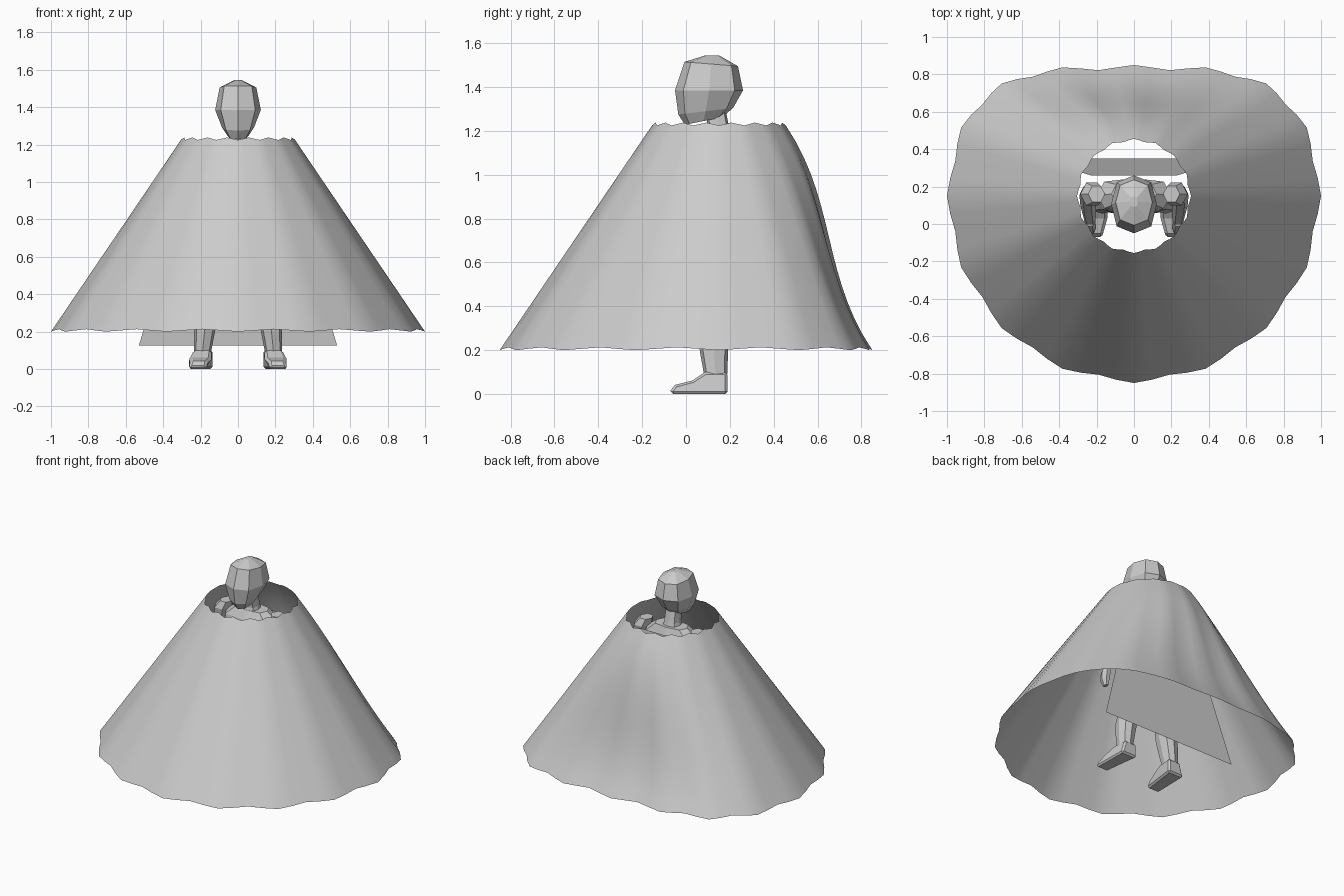
import bpy, bmesh
from math import sin, cos, pi, radians


def make(name, verts, faces, smooth=False, mirror=False):
    me = bpy.data.meshes.new(name)
    me.from_pydata(verts, [], faces)
    bm = bmesh.new()
    bm.from_mesh(me)
    bmesh.ops.recalc_face_normals(bm, faces=bm.faces)
    bm.to_mesh(me)
    bm.free()
    for p in me.polygons:
        p.use_smooth = smooth
    ob = bpy.data.objects.new(name, me)
    bpy.context.collection.objects.link(ob)
    if mirror:
        m = ob.modifiers.new("mirror", 'MIRROR')
        m.use_mirror_merge = False
    return ob


def loft(name, rings, n=8, square=1.12, mirror=False):
    """Rings are (x, y, z, rx, ry, tilt); tilt raises z towards the back."""
    verts, faces = [], []
    for x, y, z, rx, ry, tilt in rings:
        for i in range(n):
            a = 2 * pi * i / n
            k = square if i % 2 else 1.0
            dy = ry * k * sin(a)
            verts.append((x + rx * k * cos(a), y + dy, z + tilt * dy))
    for r in range(len(rings) - 1):
        for i in range(n):
            j = (i + 1) % n
            faces.append((r * n + i, r * n + j, (r + 1) * n + j, (r + 1) * n + i))
    faces.append(tuple(range(n)))
    faces.append(tuple(range(len(verts) - n, len(verts))))
    return make(name, verts, faces, mirror=mirror)


# Cloak: open pleated cone whose back sags inwards
ROWS, SEG = 14, 64
verts, faces = [], []
for r in range(ROWS + 1):
    t = r / ROWS
    sag = t * t * (3 - 2 * t)
    for i in range(SEG):
        a = 2 * pi * i / SEG
        fold = 0.5 - 0.5 * cos(16 * a)
        rad = 0.305 + 0.695 * t - (0.012 + 0.014 * t) * fold
        s = sin(a)
        y = rad * s - (0.30 * sag * s ** 3 if s > 0 else 0)
        verts.append((rad * cos(a), 0.15 + y, 1.225 - 1.025 * t + 0.013 * fold))
for r in range(ROWS):
    for i in range(SEG):
        j = (i + 1) % SEG
        faces.append((r * SEG + i, r * SEG + j, (r + 1) * SEG + j, (r + 1) * SEG + i))
make("cloak", verts, faces, smooth=True)

# Flat panel hanging behind the body
make("back_panel", [(-0.53, 0.35, 0.125), (0.53, 0.35, 0.125),
                    (0.23, 0.26, 1.14), (-0.23, 0.26, 1.14)], [(0, 1, 2, 3)])

# Head: faceted, chin forward
loft("head", [
    (0, 0.08, 1.245, 0.055, 0.085, 0.2),
    (0, 0.09, 1.29, 0.085, 0.125, 0.12),
    (0, 0.105, 1.385, 0.122, 0.155, 0),
    (0, 0.115, 1.505, 0.098, 0.122, -0.08),
    (0, 0.12, 1.545, 0.02, 0.03, 0)], square=1.07)

# Neck and torso
loft("neck", [(0, 0.15, 1.14, 0.07, 0.065, 0), (0, 0.15, 1.2, 0.05, 0.05, 0),
              (0, 0.135, 1.3, 0.045, 0.045, 0)])
loft("torso", [
    (0, 0.14, 0.62, 0.07, 0.07, 0),
    (0, 0.14, 0.70, 0.145, 0.095, 0),
    (0, 0.14, 0.86, 0.12, 0.085, 0),
    (0, 0.145, 1.02, 0.165, 0.10, 0),
    (0, 0.155, 1.12, 0.20, 0.09, 0),
    (0, 0.16, 1.18, 0.12, 0.065, 0)])

# Arms, bent slightly forwards, with hands
loft("arm", [
    (0.20, 0.16, 1.18, 0.045, 0.05, 0),
    (0.225, 0.16, 1.13, 0.062, 0.07, 0),
    (0.24, 0.16, 1.02, 0.046, 0.052, 0),
    (0.25, 0.155, 0.90, 0.042, 0.05, 0),
    (0.245, 0.10, 0.82, 0.042, 0.05, 0.4),
    (0.235, 0.015, 0.72, 0.030, 0.036, 0.5)], n=6, square=1, mirror=True)
loft("hand", [
    (0.235, 0.015, 0.73, 0.026, 0.034, 0.4),
    (0.232, -0.01, 0.68, 0.030, 0.042, 0.3),
    (0.228, -0.02, 0.64, 0.026, 0.036, 0.2),
    (0.222, -0.02, 0.60, 0.014, 0.022, 0)], n=6, square=1, mirror=True)

# Legs
loft("leg", [
    (0.085, 0.14, 0.70, 0.075, 0.085, 0),
    (0.11, 0.14, 0.58, 0.078, 0.082, 0),
    (0.145, 0.125, 0.40, 0.057, 0.062, 0),
    (0.17, 0.125, 0.27, 0.062, 0.07, 0),
    (0.18, 0.128, 0.19, 0.055, 0.064, 0),
    (0.19, 0.135, 0.09, 0.046, 0.053, 0)], square=1.08, mirror=True)

# Boots: side profile swept across, narrower at the top and toe
profile = [(0.19, 0), (0.19, 0.10), (0.085, 0.10), (0.03, 0.062),
           (-0.05, 0.042), (-0.07, 0.018), (-0.07, 0)]
n = len(profile)
verts = []
for side in (-1, 1):
    for y, z in profile:
        half = 0.062 - 0.14 * z - (0.014 if y < -0.04 else 0)
        verts.append((0.208 - 0.15 * z + 0.15 * (0.05 - y) * 0.5 + side * half, y, z))
faces = [tuple(range(n)), tuple(range(n, 2 * n))]
faces += [(i, (i + 1) % n, n + (i + 1) % n, n + i) for i in range(n)]
boot = make("boot", verts, faces, mirror=True)
bev = boot.modifiers.new("bevel", 'BEVEL')
bev.width, bev.segments = 0.012, 1
bev.limit_method, bev.angle_limit = 'ANGLE', radians(50)
